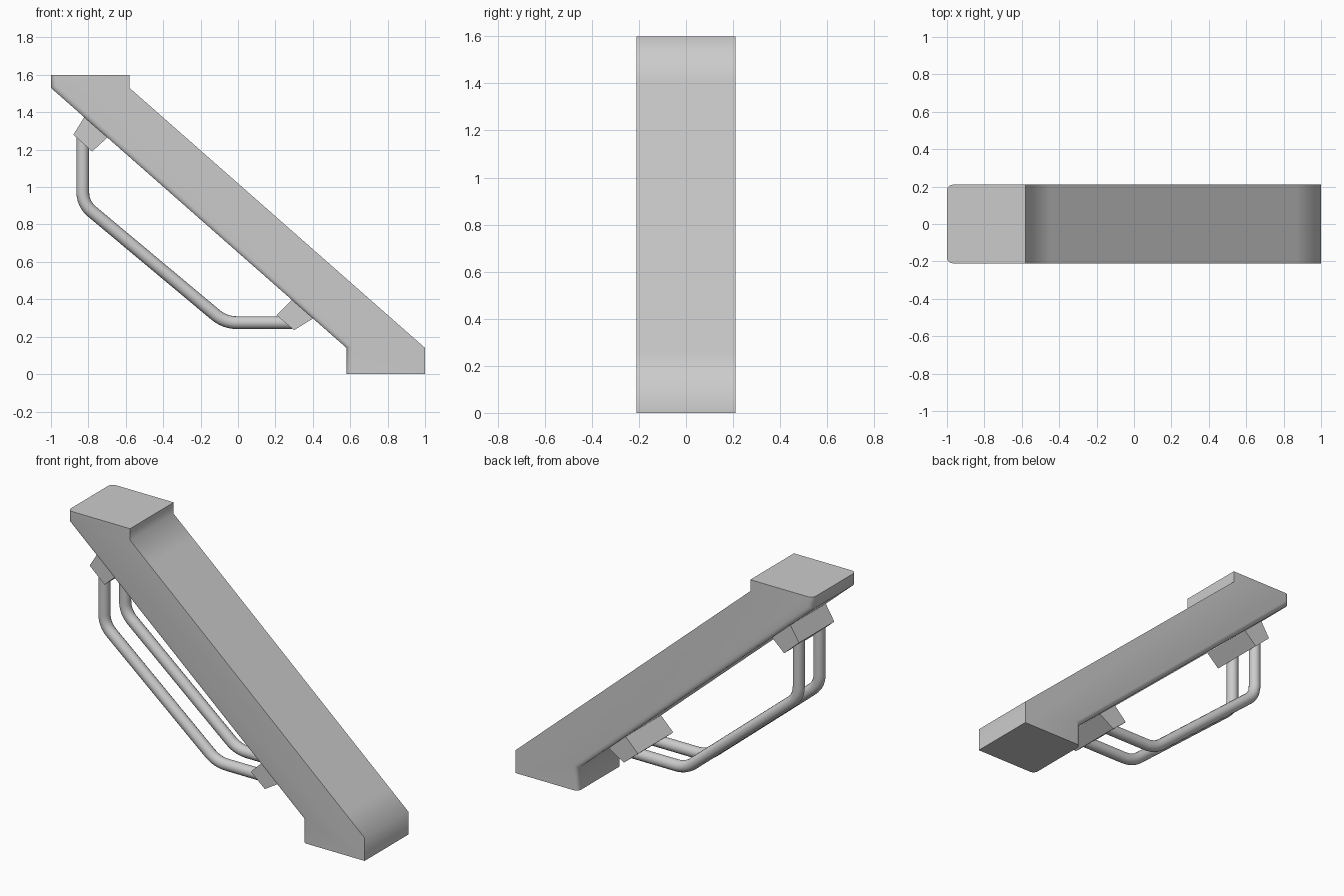
import bpy, bmesh, math
from mathutils import Vector

if "Cube" in bpy.data.objects:
    bpy.data.objects.remove(bpy.data.objects["Cube"])


def smooth(obj, angle):
    bpy.ops.object.select_all(action='DESELECT')
    obj.select_set(True)
    bpy.context.view_layer.objects.active = obj
    bpy.ops.object.shade_smooth_by_angle(angle=math.radians(angle))


def extrude_profile(name, profile, half_width, round_edges=(), radius=0.03):
    """Extrude an (x, z) profile across y; profile edges listed in round_edges get rounded rims."""
    bm = bmesh.new()
    n = len(profile)
    front = [bm.verts.new((x, -half_width, z)) for x, z in profile]
    back = [bm.verts.new((x, half_width, z)) for x, z in profile]
    bm.faces.new(front)
    bm.faces.new(back[::-1])
    for i in range(n):
        j = (i + 1) % n
        bm.faces.new((front[i], back[i], back[j], front[j]))
    bmesh.ops.recalc_face_normals(bm, faces=bm.faces[:])
    if round_edges:
        rims = [bm.edges.get((side[i], side[(i + 1) % n]))
                for i in round_edges for side in (front, back)]
        bmesh.ops.bevel(bm, geom=rims, offset=radius, segments=4, profile=0.5,
                        affect='EDGES', clamp_overlap=True)
    mesh = bpy.data.meshes.new(name)
    bm.to_mesh(mesh)
    bm.free()
    obj = bpy.data.objects.new(name, mesh)
    bpy.context.collection.objects.link(obj)
    return obj


def rounded_path(corners, cut, steps=6):
    """Replace inner corners of a path by smooth bends."""
    pts = [Vector(c) for c in corners]
    out = [pts[0]]
    for a, b, c in zip(pts, pts[1:], pts[2:]):
        p = b + (a - b).normalized() * cut
        q = b + (c - b).normalized() * cut
        for k in range(steps + 1):
            t = k / steps
            out.append(p * (1 - t) ** 2 + b * 2 * t * (1 - t) + q * t * t)
    return out + [pts[-1]]


def tube(name, path, y, radius):
    curve = bpy.data.curves.new(name, 'CURVE')
    curve.dimensions = '3D'
    curve.bevel_depth = radius
    curve.bevel_resolution = 6
    curve.use_fill_caps = True
    spline = curve.splines.new('POLY')
    spline.points.add(len(path) - 1)
    for pt, p in zip(spline.points, path):
        pt.co = (p.x, y, p.y, 1)
    obj = bpy.data.objects.new(name, curve)
    bpy.context.collection.objects.link(obj)
    bpy.ops.object.select_all(action='DESELECT')
    obj.select_set(True)
    bpy.context.view_layer.objects.active = obj
    bpy.ops.object.convert(target='MESH')
    smooth(bpy.context.object, 40)


# Sloping handrail with flat landing ends, rounded along its underside
slope = (0.14 - 1.53) / 1.58
body = extrude_profile("sloped_body", [
    (-1, 1.6), (-0.58, 1.6), (-0.58, 1.53),
    (-0.45, 1.53 + 0.13 * slope), (0.87, 0.14 - 0.13 * slope),
    (1, 0.14), (1, 0), (0.58, 0), (0.58, 0.14), (-1, 1.53)],
    0.21, round_edges=(7, 8, 9))
smooth(body, 60)

# Mounting blocks, sunk slightly into the underside
extrude_profile("upper_mount", [(-0.80, 1.41), (-0.88, 1.28), (-0.78, 1.19), (-0.66, 1.30)], 0.17)
extrude_profile("lower_mount", [(0.32, 0.43), (0.205, 0.315), (0.30, 0.235), (0.43, 0.315)], 0.17)

# Pair of bent tubes joining the mounts
path = rounded_path([(-0.83, 1.29), (-0.83, 0.91), (-0.07, 0.275), (0.29, 0.275)], 0.065)
for label, y in (("front", -0.1), ("back", 0.1)):
    tube(label + "_tube", path, y, 0.034)
